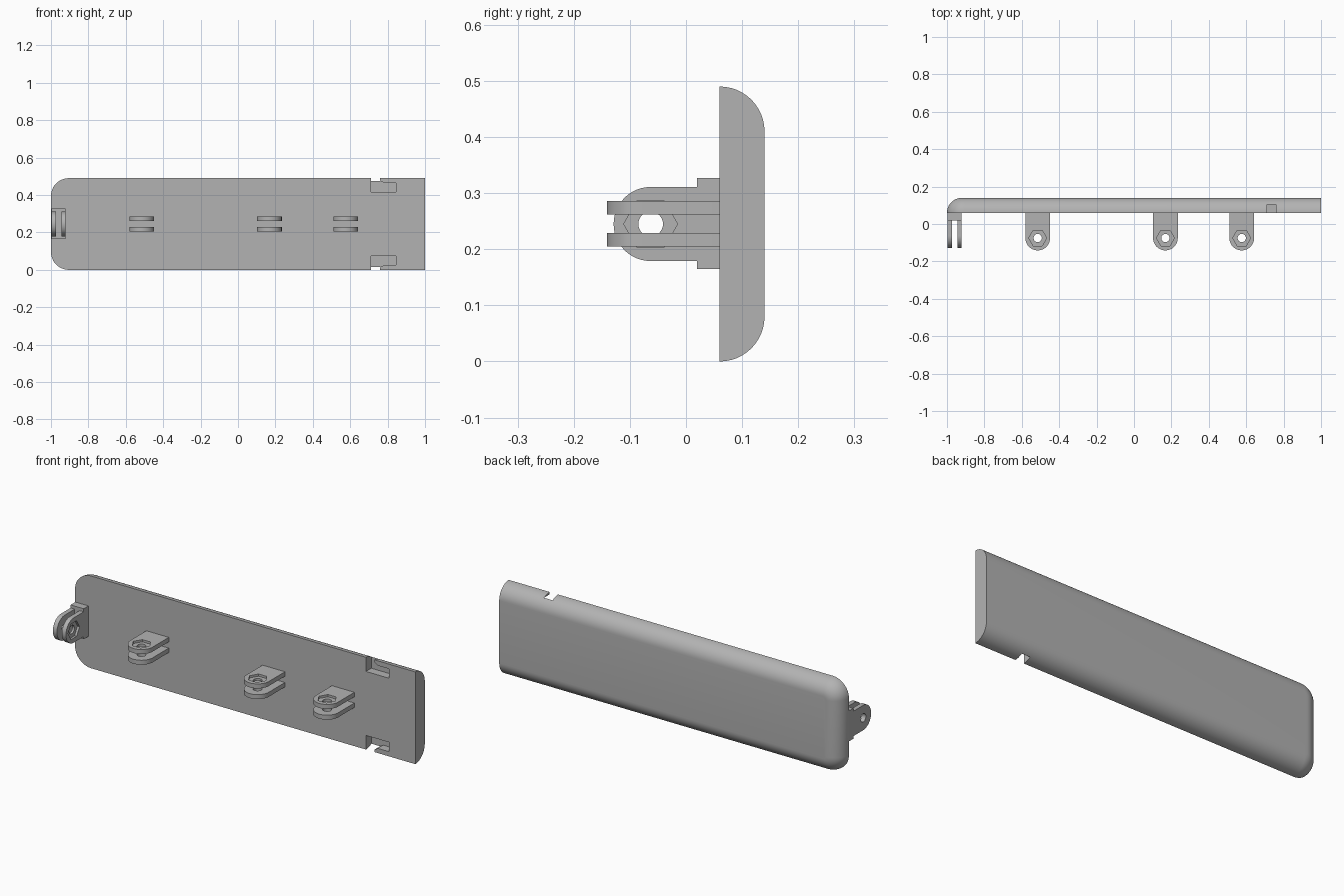
import bpy, bmesh
from math import sin, cos, pi, radians

cube = bpy.data.objects.get("Cube")
if cube:
    bpy.data.objects.remove(cube, do_unlink=True)

grey = bpy.data.materials.new("plain grey")
grey.use_nodes = True
COLOUR = (0.45, 0.45, 0.45, 1)
grey.diffuse_color = COLOUR
grey.node_tree.nodes["Principled BSDF"].inputs["Base Color"].default_value = COLOUR

H = 0.49              # panel height
MID = H / 2
FRONT, EDGE = 0.06, 0.08


def arc(cx, cy, r, a0, a1, n):
    return [(cx + r * cos(radians(a0 + (a1 - a0) * i / n)),
             cy + r * sin(radians(a0 + (a1 - a0) * i / n))) for i in range(n + 1)]


def loft(name, loops):
    """Closed solid through a list of equal point loops."""
    bm = bmesh.new()
    rings = [[bm.verts.new(p) for p in loop] for loop in loops]
    for a, b in zip(rings, rings[1:]):
        for i in range(len(a)):
            j = (i + 1) % len(a)
            bm.faces.new((a[i], a[j], b[j], b[i]))
    bm.faces.new(rings[0][::-1])
    bm.faces.new(rings[-1])
    bmesh.ops.recalc_face_normals(bm, faces=bm.faces)
    mesh = bpy.data.meshes.new(name)
    bm.to_mesh(mesh)
    bm.free()
    mesh.materials.append(grey)
    obj = bpy.data.objects.new(name, mesh)
    bpy.context.collection.objects.link(obj)
    return obj


def prism(name, pts, lo, hi, place):
    return loft(name, [[place(u, v, w) for u, v in pts] for w in (lo, hi)])


def activate(obj):
    bpy.ops.object.select_all(action='DESELECT')
    obj.select_set(True)
    bpy.context.view_layer.objects.active = obj


def cut(obj, cutter):
    mod = obj.modifiers.new("cut", 'BOOLEAN')
    mod.operation = 'DIFFERENCE'
    mod.solver = 'EXACT'
    mod.object = cutter
    activate(obj)
    bpy.ops.object.modifier_apply(modifier=mod.name)
    bpy.data.objects.remove(cutter, do_unlink=True)


def smooth(obj):
    activate(obj)
    bpy.ops.object.shade_smooth_by_angle(angle=radians(30))


# Orientations: profile plane (u, v) and extrusion w
def upright(u, v, w):
    return (u, w, v)


def level(u, v, w):
    return (u, v, w)


def sideways(u, v, w):
    return (w, v, u)


# Panel: flat front, rounded back edges on three sides, square right-hand end
def outline(inset, y):
    r = 0.095 - inset
    pts = [(1, inset), (1, H - inset)]
    pts += arc(-1 + inset + r, H - inset - r, r, 90, 180, 12)
    pts += arc(-1 + inset + r, inset + r, r, 180, 270, 12)
    return [(x, y, z) for x, z in pts]


STEPS = 12
panel = loft("panel", [outline(EDGE * (1 - cos(t)), FRONT + EDGE * sin(t))
                       for t in [i * pi / 2 / STEPS for i in range(STEPS + 1)]])

# L-shaped latch slots on the top and bottom edges
slot = [(0.71, 0.415), (0.845, 0.415), (0.845, 0.465), (0.78, 0.465),
        (0.76, 0.477), (0.76, 0.55), (0.71, 0.55)]
for flip in (False, True):
    pts = [(x, H - z if flip else z) for x, z in slot]
    cut(panel, prism("slot_cutter", pts, 0, 0.105, upright))
smooth(panel)


# Clevis plates: round-ended lug with bolt hole, optional hexagon nut recess
def lug(name, cu, cv, root, lo, hi, place, hex_turn=None):
    r = 0.066
    pts = [(cu + r, root), (cu - r, root)] + arc(cu, cv, r, 180, 360, 24)
    obj = prism(name, pts, lo, hi, place)
    hole = arc(cu, cv, 0.022, 0, 360, 32)[:-1]
    cut(obj, prism("hole_cutter", hole, lo - 0.01, hi + 0.01, place))
    if hex_turn is not None:
        nut = arc(cu, cv, 0.048, hex_turn, hex_turn + 360, 6)[:-1]
        cut(obj, prism("nut_cutter", nut, (lo + hi) / 2, hi + 0.01, place))
    smooth(obj)


for label, x in (("right", -0.515), ("middle", 0.168), ("left", 0.576)):
    lug(label + "_lug_upper", x, -0.075, FRONT, 0.262, 0.286, level, 0)
    lug(label + "_lug_lower", x, -0.075, FRONT, 0.205, 0.229, level)

# End clevis on its base block
lug("end_lug_inner", MID, -0.063, 0.02, -0.945, -0.921, sideways, 90)
lug("end_lug_outer", MID, -0.063, 0.02, -0.998, -0.974, sideways)
base = [(0.165, 0.02), (0.327, 0.02), (0.327, FRONT), (0.165, FRONT)]
prism("end_lug_base", base, -0.998, -0.921, sideways)
